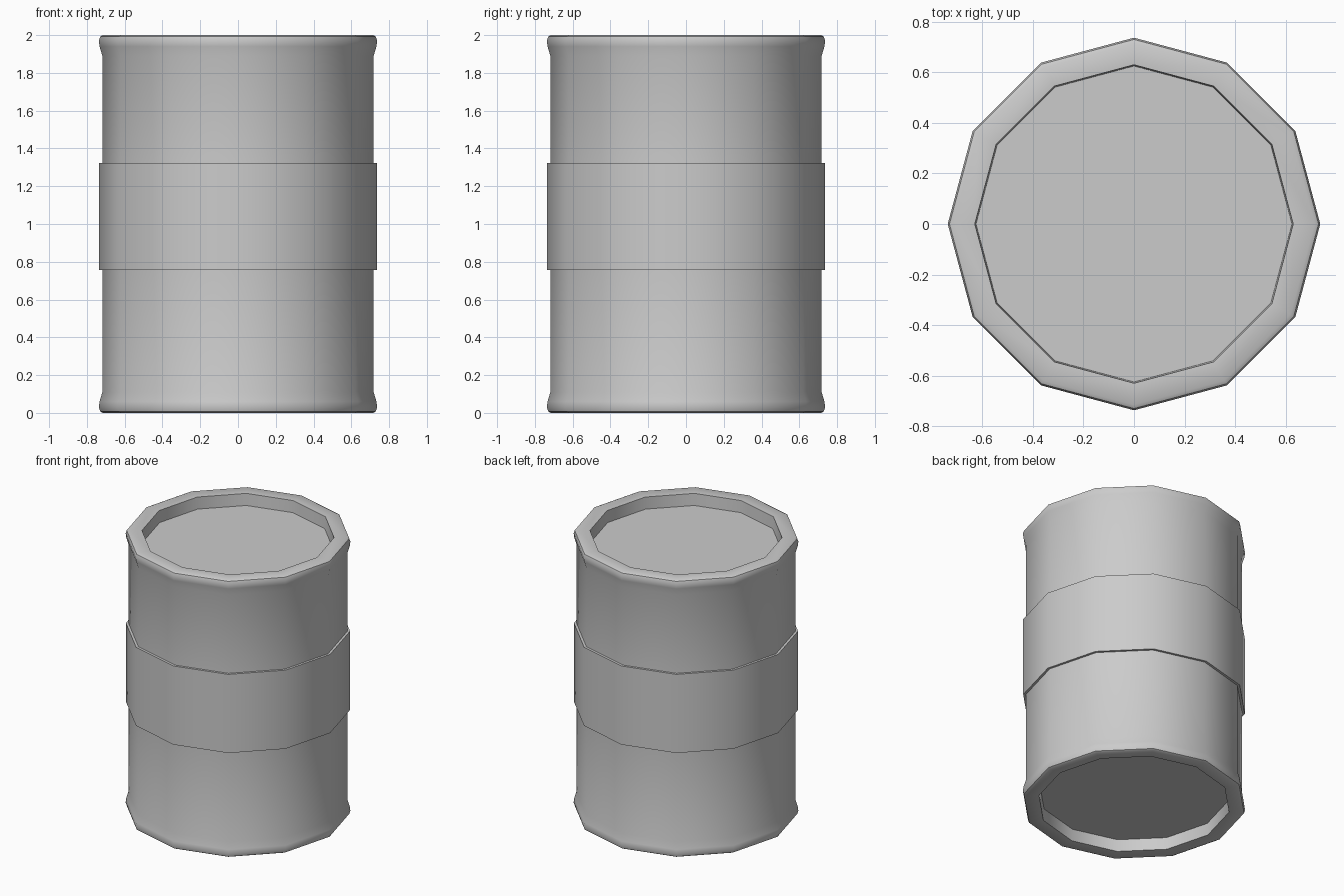
import bpy, bmesh
from math import cos, sin, pi, radians

if "Cube" in bpy.data.objects:
    bpy.data.objects.remove(bpy.data.objects["Cube"])

SIDES = 12


def lathe(name, profile):
    """Revolve (radius, z) points into a closed 12-sided solid with flat end caps."""
    bm = bmesh.new()
    rings = [[bm.verts.new((r * cos(2 * pi * i / SIDES), r * sin(2 * pi * i / SIDES), z))
              for i in range(SIDES)] for r, z in profile]
    for a, b in zip(rings, rings[1:]):
        for i in range(SIDES):
            j = (i + 1) % SIDES
            bm.faces.new((a[i], a[j], b[j], b[i]))
    bm.faces.new(rings[0][::-1])
    bm.faces.new(rings[-1])
    bmesh.ops.recalc_face_normals(bm, faces=bm.faces)
    mesh = bpy.data.meshes.new(name)
    bm.to_mesh(mesh)
    bm.free()
    obj = bpy.data.objects.new(name, mesh)
    bpy.context.collection.objects.link(obj)
    bpy.ops.object.select_all(action='DESELECT')
    obj.select_set(True)
    bpy.context.view_layer.objects.active = obj
    bpy.ops.object.shade_smooth_by_angle(angle=radians(40))
    return obj


# Lower half: recessed base, rolled rim, wall, step out to the raised middle band
lower = [(0.625, 0.09), (0.63, 0.005), (0.715, 0.0), (0.73, 0.008), (0.737, 0.03),
         (0.733, 0.06), (0.718, 0.11), (0.718, 0.757), (0.735, 0.757)]

# Upper half: step back from the band, wall, rolled rim, recessed lid
upper = [(0.735, 1.324), (0.718, 1.324), (0.718, 1.89), (0.733, 1.94),
         (0.737, 1.97), (0.73, 1.992), (0.715, 2.0), (0.63, 1.995), (0.625, 1.91)]

lathe("drum", lower + upper)
